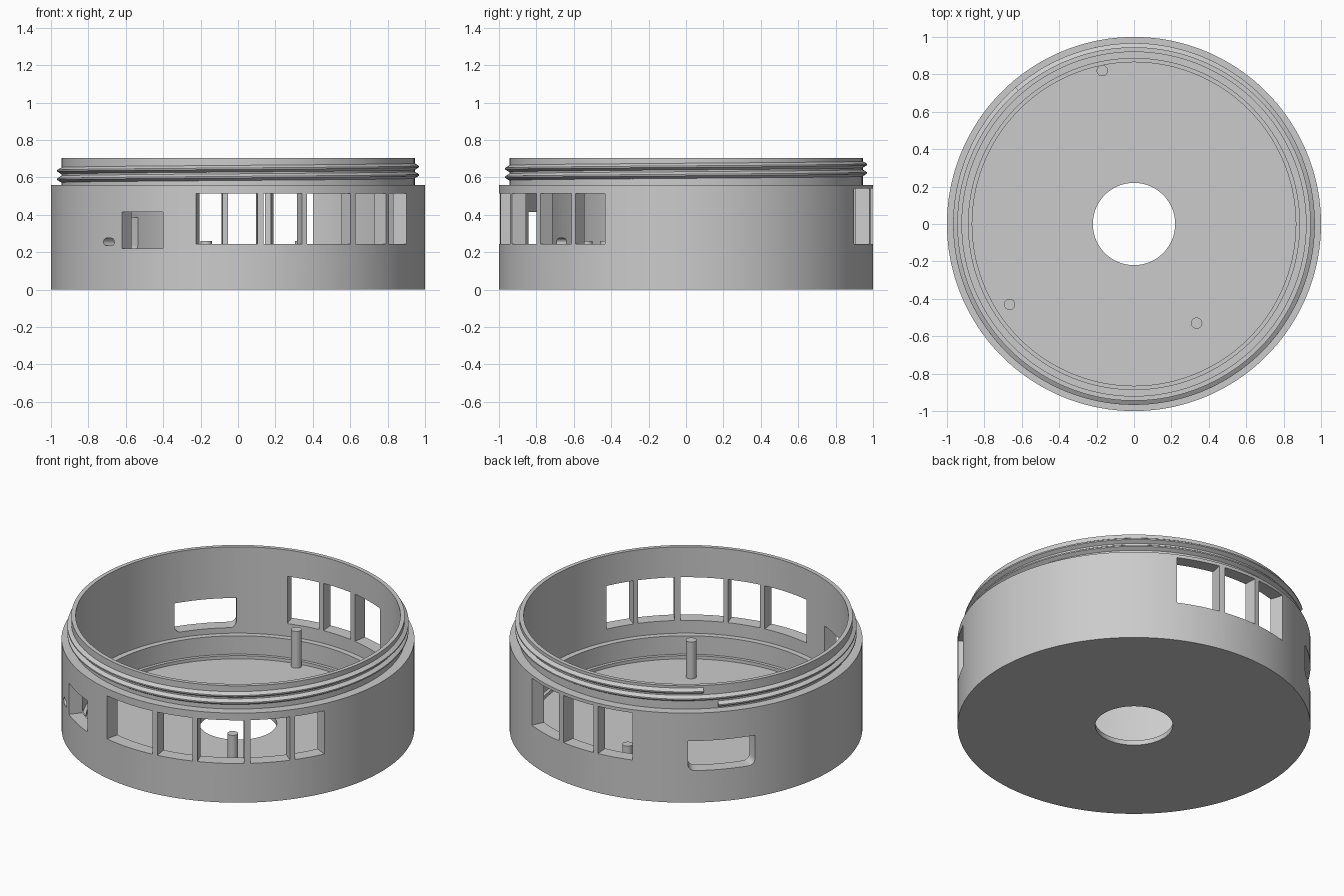
import bpy, bmesh
from math import radians, cos, sin, sqrt, pi, ceil

cube = bpy.data.objects.get("Cube")
if cube:
    bpy.data.objects.remove(cube, do_unlink=True)

grey = bpy.data.materials.new("plain_grey")
grey.use_nodes = True
colour = (0.6, 0.6, 0.6, 1)
grey.diffuse_color = colour
grey.node_tree.nodes["Principled BSDF"].inputs["Base Color"].default_value = colour


def polar(r, degrees, z):
    return (r * cos(radians(degrees)), r * sin(radians(degrees)), z)


def make_object(name, bm):
    bmesh.ops.recalc_face_normals(bm, faces=bm.faces)
    mesh = bpy.data.meshes.new(name)
    bm.to_mesh(mesh)
    bm.free()
    mesh.materials.append(grey)
    obj = bpy.data.objects.new(name, mesh)
    bpy.context.collection.objects.link(obj)
    return obj


def sweep(bm, rings, closed):
    """Skin a row of equal closed rings, capping the ends if open."""
    loops = [[bm.verts.new(p) for p in ring] for ring in rings]
    pairs = list(zip(loops, loops[1:]))
    if closed:
        pairs.append((loops[-1], loops[0]))
    n = len(loops[0])
    for a, b in pairs:
        for i in range(n):
            j = (i + 1) % n
            bm.faces.new((a[i], a[j], b[j], b[i]))
    if not closed:
        bm.faces.new(loops[0])
        bm.faces.new(loops[-1])


def smooth(obj, angle=25):
    bpy.ops.object.select_all(action="DESELECT")
    obj.select_set(True)
    bpy.context.view_layer.objects.active = obj
    bpy.ops.object.shade_smooth_by_angle(angle=radians(angle))


# Round tray: floor with centre hole, stepped inner wall, outer wall and neck
profile = [(0.22, 0), (1, 0), (1, 0.56), (0.945, 0.56), (0.945, 0.705),
           (0.92, 0.705), (0.92, 0.165), (0.885, 0.165), (0.885, 0.05),
           (0.865, 0.05), (0.865, 0.03), (0.22, 0.03)]
SEGMENTS = 180
bm = bmesh.new()
sweep(bm, [[polar(r, 360 * s / SEGMENTS, z) for r, z in profile]
           for s in range(SEGMENTS)], True)
body = make_object("round_body", bm)

# Wall openings: radial wedges, optionally with rounded corners
cut = bmesh.new()


def opening(start, end, low, high, round_low=0, round_high=0):
    steps = max(12, ceil(end - start))
    rings = []
    for i in range(steps + 1):
        # Cosine spacing gives the corners more columns
        t = (1 - cos(pi * i / steps)) / 2
        a = start + (end - start) * t
        edge = radians(min(a - start, end - a))

        def inset(r):
            d = max(r - edge, 0)
            return r - sqrt(max(r * r - d * d, 0)) if r else 0

        lo, hi = low + inset(round_low) * 0.98, high - inset(round_high) * 0.98
        rings.append([polar(0.85, a, lo), polar(1.05, a, lo),
                      polar(1.05, a, hi), polar(0.85, a, hi)])
    sweep(cut, rings, False)


front_windows = [(-103, -84), (-82.2, -70), (-68.3, -53), (-51, -37.8), (-36.2, -25.7)]
back_windows = [(64.1, 79), (81, 93.3), (95.1, 107.3)]
for start, end in front_windows:
    opening(start, end, 0.245, 0.515)
for start, end in back_windows:
    opening(start, end, 0.245, 0.54)
opening(125.6, 148, 0.2, 0.385, round_low=0.04)
opening(-128.3, -113.6, 0.22, 0.415)
opening(-136, -131.4, 0.235, 0.275, 0.02, 0.02)

cutter = make_object("opening_cutter", cut)
cutter.hide_render = True
mod = body.modifiers.new("openings", "BOOLEAN")
mod.operation = "DIFFERENCE"
mod.solver = "EXACT"
mod.object = cutter
bpy.context.view_layer.objects.active = body
bpy.ops.object.modifier_apply(modifier=mod.name)
bpy.data.objects.remove(cutter, do_unlink=True)
smooth(body)

# Screw thread: two turns of a V-shaped ridge around the neck
bm = bmesh.new()
rings = []
first, last, pitch = 136, 851, 0.045
for i in range(361):
    a = first + (last - first) * i / 360
    z = 0.585 + pitch * (a - first) / 360
    rings.append([polar(r, a, z + dz) for r, dz in
                  ((0.94, -0.021), (0.967, -0.004), (0.967, 0.004), (0.94, 0.021))])
sweep(bm, rings, False)
smooth(make_object("neck_thread", bm))

# Three upright pegs on the floor
for i, (x, y) in enumerate([(-0.17, 0.82), (-0.665, -0.43), (0.335, -0.53)]):
    bpy.ops.mesh.primitive_cylinder_add(vertices=32, radius=0.03, depth=0.24,
                                        location=(x, y, 0.14))
    peg = bpy.context.object
    peg.name = f"floor_peg_{i + 1}"
    peg.data.materials.append(grey)
    smooth(peg)
